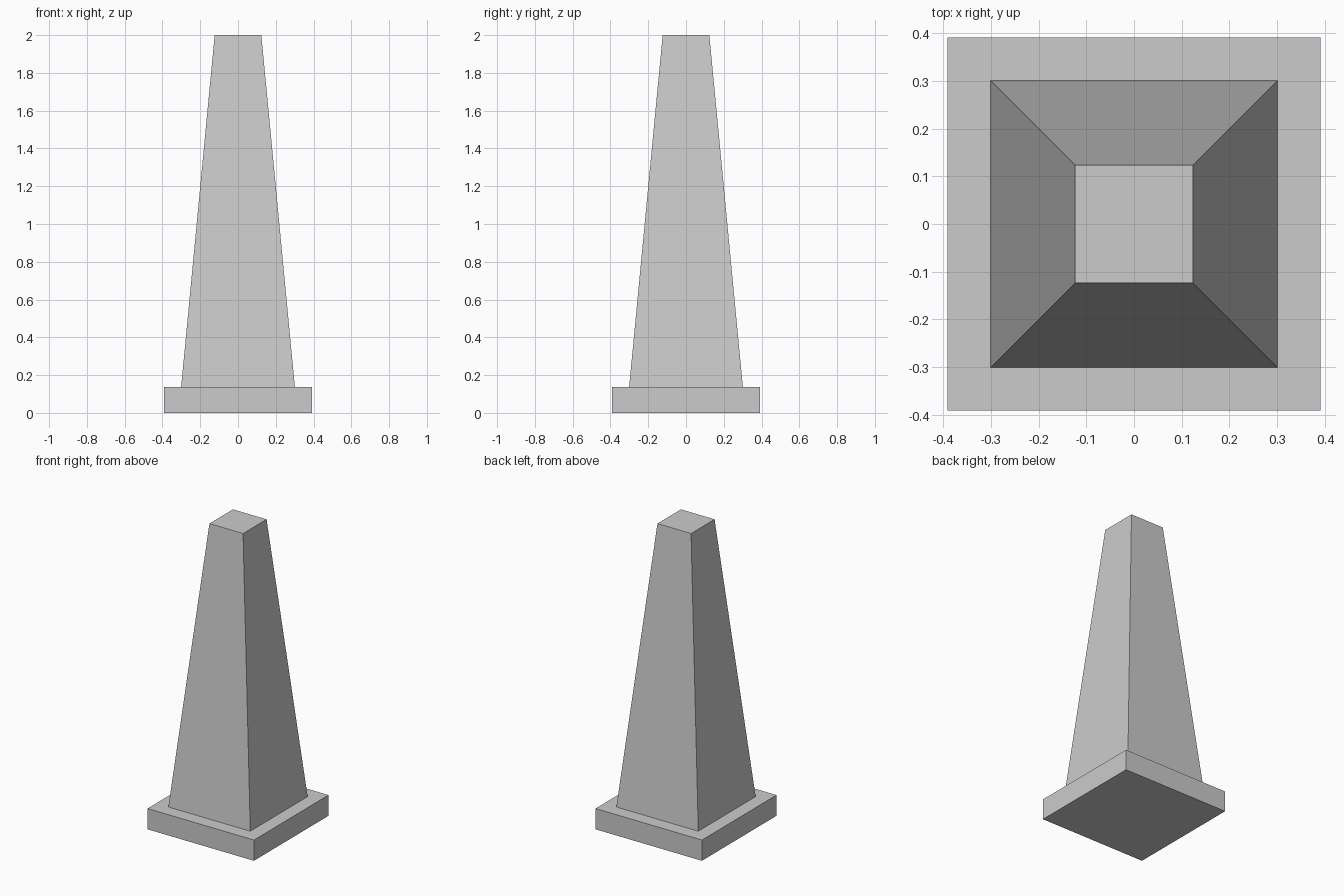
import bpy, bmesh

if "Cube" in bpy.data.objects:
    bpy.data.objects.remove(bpy.data.objects["Cube"])

BASE_HALF, BASE_TOP = 0.391, 0.138
SHAFT_LOW, SHAFT_HIGH, HEIGHT = 0.301, 0.1235, 2.0


def square_frustum(name, low, high, z0, z1):
    """Square block whose top can be narrower than its bottom."""
    bm = bmesh.new()
    bmesh.ops.create_cube(bm, size=2)
    for v in bm.verts:
        top = v.co.z > 0
        half = high if top else low
        v.co.x *= half
        v.co.y *= half
        v.co.z = z1 if top else z0
    mesh = bpy.data.meshes.new(name)
    bm.to_mesh(mesh)
    bm.free()
    obj = bpy.data.objects.new(name, mesh)
    bpy.context.collection.objects.link(obj)
    return obj


# Flat square plinth
square_frustum("base_plate", BASE_HALF, BASE_HALF, 0, BASE_TOP)

# Tapered four-sided shaft
square_frustum("tapered_shaft", SHAFT_LOW, SHAFT_HIGH, BASE_TOP, HEIGHT)
